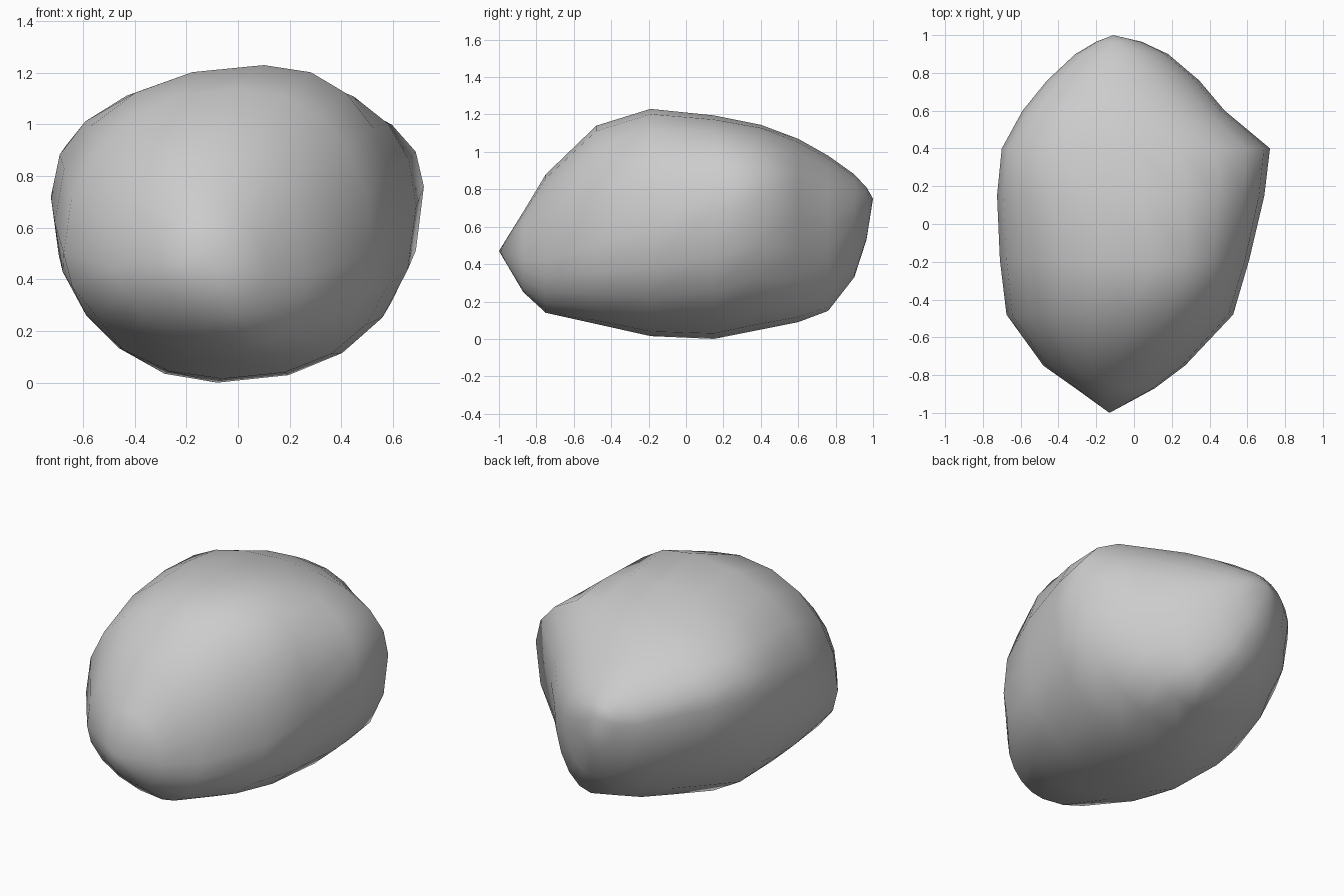
import bpy, bmesh, math

if "Cube" in bpy.data.objects:
    bpy.data.objects.remove(bpy.data.objects["Cube"])

# Boulder cross-sections from front to back:
# y, left (x, z), right (x, z), top (x, z), bottom (x, z)
SECTIONS = [
    (-0.87, -0.31, 0.45, 0.11, 0.42, -0.12, 0.68, -0.06, 0.25),
    (-0.75, -0.48, 0.45, 0.27, 0.42, -0.10, 0.88, 0.02, 0.14),
    (-0.48, -0.675, 0.50, 0.525, 0.50, -0.02, 1.14, 0.00, 0.08),
    (-0.19, -0.71, 0.62, 0.61, 0.58, 0.10, 1.23, -0.06, 0.015),
    (0.15, -0.725, 0.72, 0.69, 0.68, 0.04, 1.195, -0.08, 0.0),
    (0.40, -0.70, 0.80, 0.72, 0.76, 0.00, 1.145, 0.02, 0.05),
    (0.60, -0.59, 0.78, 0.48, 0.66, -0.05, 1.07, 0.08, 0.09),
    (0.76, -0.46, 0.76, 0.345, 0.62, -0.08, 0.98, 0.10, 0.15),
    (0.90, -0.31, 0.72, 0.18, 0.64, -0.10, 0.88, 0.00, 0.33),
    (0.965, -0.20, 0.72, 0.04, 0.68, -0.10, 0.81, -0.06, 0.53),
]
# Roundness of the four quarters: top right, top left, bottom left, bottom right
ROUND_MID = (2.3, 2.2, 2.05, 2.3)
ROUND_END = (1.9, 1.9, 1.8, 1.85)
SIDES = 20


def ring(section):
    y, xl, zl, xr, zr, xt, zt, xb, zb = section
    w = max(0.0, 1 - abs(y) ** 2)
    pts = []
    for i in range(SIDES):
        a = 2 * math.pi * i / SIDES
        q = int(i * 4 / SIDES)
        n = ROUND_END[q] + (ROUND_MID[q] - ROUND_END[q]) * w
        c, s = math.cos(a), math.sin(a)
        cu, su = abs(c) ** (2 / n), abs(s) ** (2 / n)
        xs, zs = (xr, zr) if c >= 0 else (xl, zl)
        xc, ze = (xt, zt) if s >= 0 else (xb, zb)
        # blend the centre so the sides meet cleanly
        pts.append((xc + (xs - xc) * cu, y, zs + (ze - zs) * su))
    return pts


bm = bmesh.new()
rings = [[bm.verts.new(p) for p in ring(s)] for s in SECTIONS]
front = bm.verts.new((-0.13, -1.0, 0.47))
back = bm.verts.new((-0.11, 1.0, 0.75))

# Skin between sections, pointed at both ends
for a, b in zip(rings, rings[1:]):
    for i in range(SIDES):
        j = (i + 1) % SIDES
        bm.faces.new((a[i], a[j], b[j], b[i]))
for i in range(SIDES):
    j = (i + 1) % SIDES
    bm.faces.new((front, rings[0][j], rings[0][i]))
    bm.faces.new((back, rings[-1][i], rings[-1][j]))
bmesh.ops.recalc_face_normals(bm, faces=bm.faces)
for f in bm.faces:
    f.smooth = True

mesh = bpy.data.meshes.new("boulder")
bm.to_mesh(mesh)
bm.free()
boulder = bpy.data.objects.new("boulder", mesh)
bpy.context.collection.objects.link(boulder)
